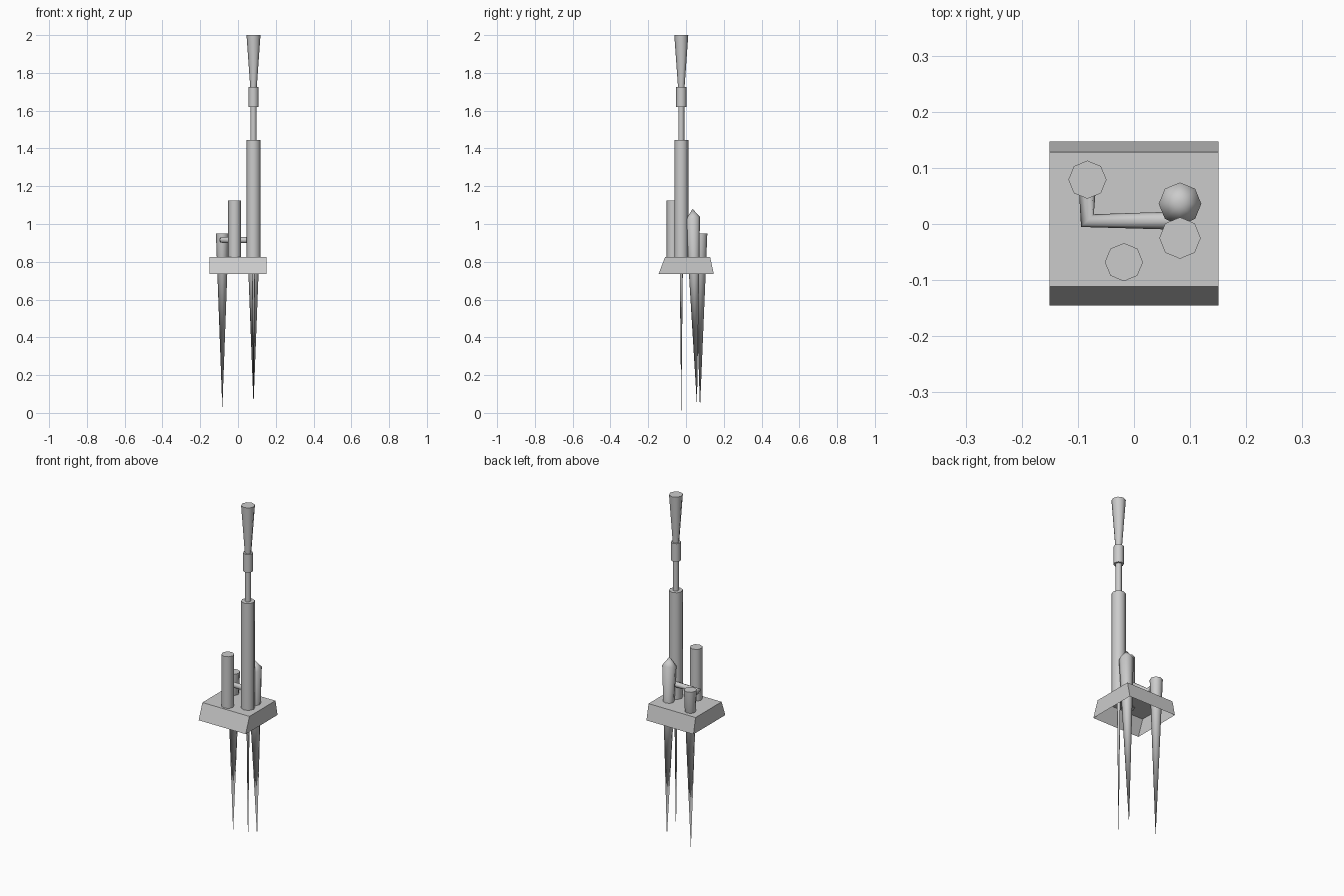
import bpy, bmesh, math

if "Cube" in bpy.data.objects:
    bpy.data.objects.remove(bpy.data.objects["Cube"])


def finish(name, bm, smooth=True):
    bmesh.ops.recalc_face_normals(bm, faces=bm.faces)
    me = bpy.data.meshes.new(name)
    bm.to_mesh(me)
    bm.free()
    ob = bpy.data.objects.new(name, me)
    bpy.context.collection.objects.link(ob)
    if smooth:
        bpy.ops.object.select_all(action='DESELECT')
        ob.select_set(True)
        bpy.context.view_layer.objects.active = ob
        bpy.ops.object.shade_smooth_by_angle(angle=math.radians(50))
    return ob


def lathe(name, rings, sides=8):
    """Stack of (x, y, z, radius, tilt) rings; radius 0 makes a point."""
    bm = bmesh.new()
    prev = None
    for i, (x, y, z, r, tilt) in enumerate(rings):
        if r == 0:
            cur = [bm.verts.new((x, y, z))]
        else:
            cur = []
            for k in range(sides):
                a = 2 * math.pi * k / sides
                dy = r * math.sin(a)
                cur.append(bm.verts.new((x + r * math.cos(a), y + dy, z + tilt * dy)))
        if prev:
            for k in range(sides):
                n = (k + 1) % sides
                if len(prev) == 1:
                    bm.faces.new((prev[0], cur[k], cur[n]))
                elif len(cur) == 1:
                    bm.faces.new((prev[k], prev[n], cur[0]))
                else:
                    bm.faces.new((prev[k], prev[n], cur[n], cur[k]))
        if len(cur) > 1 and i in (0, len(rings) - 1):
            bm.faces.new(cur)
        prev = cur
    return finish(name, bm)


def upright(name, x, y, *profile):
    return lathe(name, [(x, y, z, r, 0) for z, r in profile])


# Base tray: sloped front and back walls, open underneath
bm = bmesh.new()
bmesh.ops.create_cube(bm, size=2)
for v in bm.verts:
    top = v.co.z > 0
    front, back = (-0.111, 0.128) if top else (-0.145, 0.147)
    v.co = (0.151 * v.co.x, back if v.co.y > 0 else front, 0.825 if top else 0.735)
bm.normal_update()
bmesh.ops.delete(bm, geom=[f for f in bm.faces if f.normal.z < -0.9], context='FACES')
base = finish("base_tray", bm, smooth=False)

# Main mast, rod, sleeve and flared tip
MX, MY = 0.082, -0.025
upright("main_mast", MX, MY, (0.82, 0.037), (1.445, 0.037))
upright("mast_rod", MX, MY, (1.44, 0.016), (1.63, 0.016))
upright("mast_sleeve", MX, MY, (1.62, 0.027), (1.725, 0.027))
upright("mast_flare", MX, MY, (1.72, 0.017), (2.0, 0.037))
upright("mast_lower_needle", MX, MY, (0.0, 0.0), (0.825, 0.009))

# Short front post
upright("front_post", -0.018, -0.068, (0.82, 0.034), (1.125, 0.034))

# Rear spike with flat top
lathe("rear_spike", [(-0.083, 0.074, 0.02, 0, 0), (-0.083, 0.079, 0.95, 0.034, 0)])

# Leaning pointed spike behind the mast
lathe("pointed_spike", [(0.082, 0.058, 0.04, 0, 0), (0.082, 0.036, 1.03, 0.038, 0.2),
                        (0.082, 0.035, 1.08, 0, 0)])

# Elbow pipe linking rear spike to mast
cu = bpy.data.curves.new("elbow_pipe", 'CURVE')
cu.dimensions = '3D'
cu.bevel_depth = 0.016
cu.bevel_resolution = 2
sp = cu.splines.new('POLY')
path = [(-0.083, 0.075), (-0.083, 0.006), (0.07, 0.006)]
sp.points.add(len(path) - 1)
for p, (x, y) in zip(sp.points, path):
    p.co = (x, y, 0.915, 1)
bpy.context.collection.objects.link(bpy.data.objects.new("elbow_pipe", cu))
